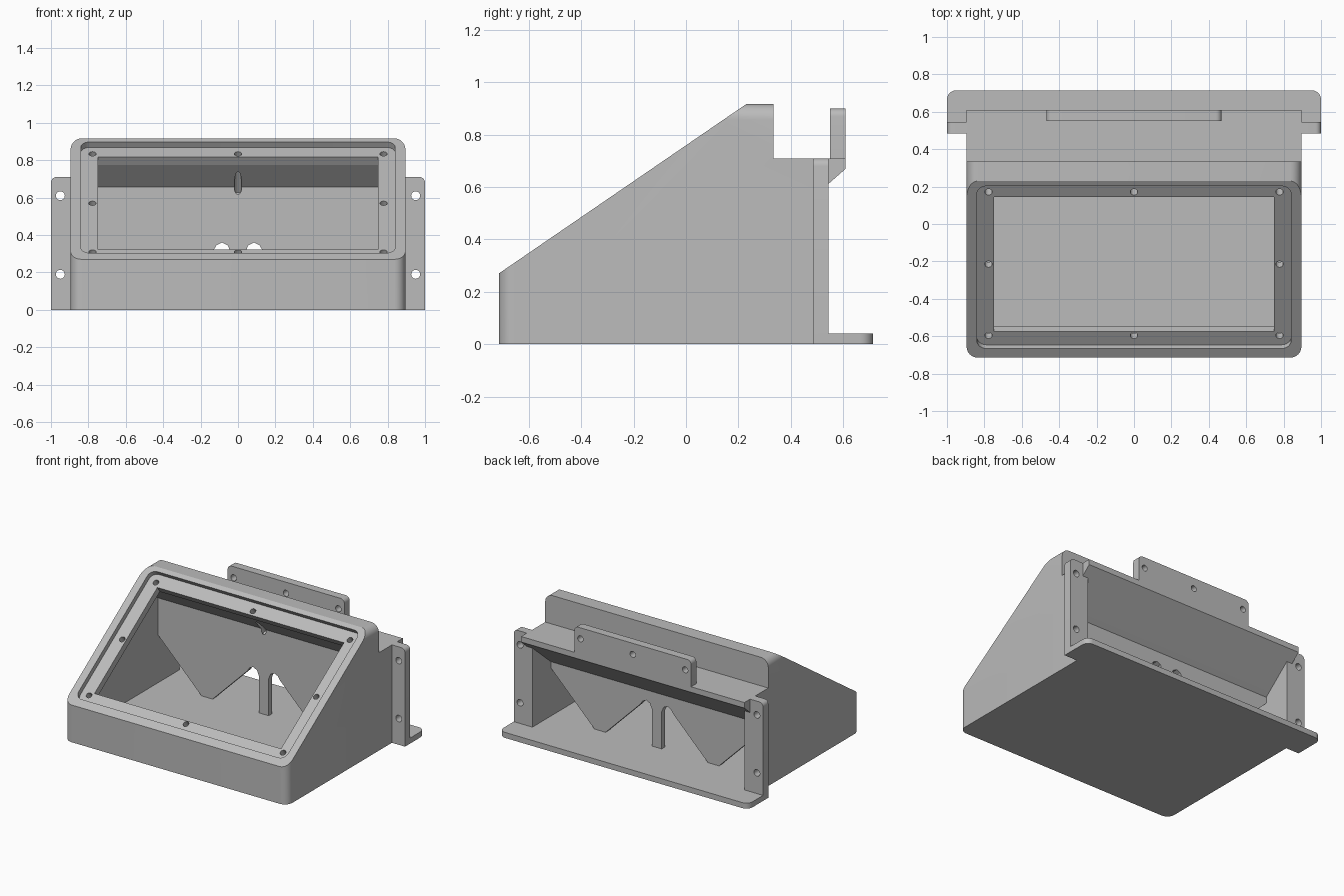
import bpy, bmesh, math
from mathutils import Matrix

cube = bpy.data.objects.get("Cube")
if cube:
    bpy.data.objects.remove(cube, do_unlink=True)

grey = bpy.data.materials.new("light grey plastic")
grey.use_nodes = True
COLOUR = (0.5, 0.5, 0.5, 1)
grey.diffuse_color = COLOUR
grey.node_tree.nodes["Principled BSDF"].inputs["Base Color"].default_value = COLOUR

# Drawing planes: (u, v) is the outline, w the extrusion direction
RISE = (0.917 - 0.27) / 0.945
ANGLE = math.atan(RISE)
SIDE = Matrix(((0, 0, 1, 0), (1, 0, 0, 0), (0, 1, 0, 0), (0, 0, 0, 1)))
FRONT = Matrix(((1, 0, 0, 0), (0, 0, 1, 0), (0, 1, 0, 0), (0, 0, 0, 1)))
TOP = Matrix.Identity(4)
SLOPE = Matrix.Translation((0, -0.715, 0.27)) @ Matrix.Rotation(ANGLE, 4, "X")


def prism(name, pts, lo, hi, plane, radius=0, corners=None):
    """Extrude an outline; round the chosen corners."""
    bm = bmesh.new()
    low = [bm.verts.new((u, v, lo)) for u, v in pts]
    high = [bm.verts.new((u, v, hi)) for u, v in pts]
    bm.faces.new(low)
    bm.faces.new(high)
    n = len(pts)
    for i in range(n):
        j = (i + 1) % n
        bm.faces.new((low[i], low[j], high[j], high[i]))
    if radius:
        picked = range(n) if corners is None else corners
        edges = [bm.edges.get((low[i], high[i])) for i in picked]
        bmesh.ops.bevel(bm, geom=edges, offset=radius, segments=6,
                        profile=0.5, affect="EDGES")
    bm.transform(plane)
    bmesh.ops.recalc_face_normals(bm, faces=bm.faces)
    mesh = bpy.data.meshes.new(name)
    bm.to_mesh(mesh)
    bm.free()
    mesh.materials.append(grey)
    obj = bpy.data.objects.new(name, mesh)
    bpy.context.collection.objects.link(obj)
    return obj


def rect(u0, u1, v0, v1):
    return [(u0, v0), (u1, v0), (u1, v1), (u0, v1)]


def circle(u, v, r, n=20):
    return [(u + r * math.cos(math.tau * i / n), v + r * math.sin(math.tau * i / n))
            for i in range(n)]


def cut(target, cutter):
    mod = target.modifiers.new("cut", "BOOLEAN")
    mod.operation = "DIFFERENCE"
    mod.solver = "EXACT"
    mod.object = cutter
    bpy.context.view_layer.objects.active = target
    bpy.ops.object.modifier_apply(modifier=mod.name)
    bpy.data.objects.remove(cutter, do_unlink=True)


# Housing: wedge with a stepped rear ledge
housing = prism("housing", [(-0.715, 0), (-0.715, 0.27), (0.23, 0.917), (0.335, 0.917),
                            (0.335, 0.71), (0.61, 0.71), (0.61, 0.67), (0.545, 0.613),
                            (0.545, 0)], -0.895, 0.895, SIDE)
bm = bmesh.new()
bm.from_mesh(housing.data)
rounded = []
for e in bm.edges:
    a, b = (v.co for v in e.verts)
    along_side = abs(a.x - b.x) < 0.01
    front_edge = max(a.y, b.y) < -0.7
    top_edge = min(a.z, b.z) > 0.9
    if along_side and (front_edge or top_edge):
        rounded.append(e)
bmesh.ops.bevel(bm, geom=rounded, offset=0.06, segments=8, profile=0.5, affect="EDGES")
bm.to_mesh(housing.data)
bm.free()

# Front chamber, and rear chamber under the sloping ledge
DROP = 0.27 - 0.103
INNER = 0.85
cut(housing, prism("front_chamber", [(-0.665, 0.04), (-0.665, DROP + 0.05 * RISE),
                                     (0.175, DROP + 0.89 * RISE), (0.295, 0.657),
                                     (0.295, 0.04)], -INNER, INNER, SIDE))
cut(housing, prism("rear_chamber", [(0.335, 0.04), (0.335, 0.435), (0.545, 0.613),
                                    (0.6, 0.5), (0.6, 0.04)], -INNER, INNER, SIDE))

# Sloping face: recess, window and screw holes
cut(housing, prism("recess", rect(-0.84, 0.84, 0.06, 1.112), -0.035, 0.1, SLOPE, 0.05))
cut(housing, prism("window", rect(-0.748, 0.748, 0.145, 1.018), -0.1, 0.1, SLOPE))
screws = [(x, s) for x in (-0.778, 0.778) for s in (0.121, 0.582, 1.05)]
screws += [(0, 0.121), (0, 1.05)]
for x, s in screws:
    depth = -0.3 if x == 0 and s > 1 else -0.11
    cut(housing, prism("screw_hole", circle(x, s, 0.02), depth, 0.1, SLOPE))

# Lattice openings in the inner wall, mirrored left and right
WALL = (0.28, 0.35)
for side in (-1, 1):
    def opening(pts, radius=0, corners=None):
        outline = [(side * u, v) for u, v in pts]
        cut(housing, prism("opening", outline, *WALL, FRONT, radius, corners))

    for c in (0.24, 0.66):
        opening([(c - 0.09, 0.43), (c + 0.09, 0.43), (c + 0.09, 0.37),
                 (c, 0.28), (c - 0.09, 0.37)], 0.022)
    opening([(0.45, 0.43), (0.63, 0.25), (0.45, 0.07), (0.27, 0.25)], 0.02, (1, 2, 3))
    opening([(INNER, 0.04), (INNER, 0.39), (0.5, 0.04)])
    opening([(0.41, 0.04), (0.13, 0.32), (0.115, 0.345), (0.085, 0.36),
             (0.055, 0.345), (0.04, 0.31), (0.04, 0.04)])

# Rear foot plate
foot = prism("foot_plate", rect(-1, 1, 0.485, 0.715), 0, 0.04, TOP, 0.05, (2, 3))

# Side mounting flanges
parts = [housing, foot]
for side, label in ((1, "left"), (-1, "right")):
    pts = [(side * u, v) for u, v in rect(0.87, 1, 0.0, 0.71)]
    flange = prism(label + "_flange", pts, 0.485, 0.545, FRONT, 0.03, (2,))
    for z in (0.19, 0.61):
        cut(flange, prism("bolt_hole", circle(side * 0.95, z, 0.024), 0.4, 0.65, FRONT))
    parts.append(flange)

# Upper mounting tab on the ledge
tab = prism("top_tab", rect(-0.468, 0.468, 0.7, 0.9), 0.55, 0.61, FRONT, 0.03, (2, 3))
for x in (-0.42, 0, 0.42):
    cut(tab, prism("bolt_hole", circle(x, 0.82, 0.022), 0.5, 0.7, FRONT))
parts.append(tab)

# Smooth the rounded corners, keep edges crisp
bpy.ops.object.select_all(action="DESELECT")
for obj in parts:
    obj.select_set(True)
bpy.context.view_layer.objects.active = housing
bpy.ops.object.shade_smooth_by_angle(angle=math.radians(30))
